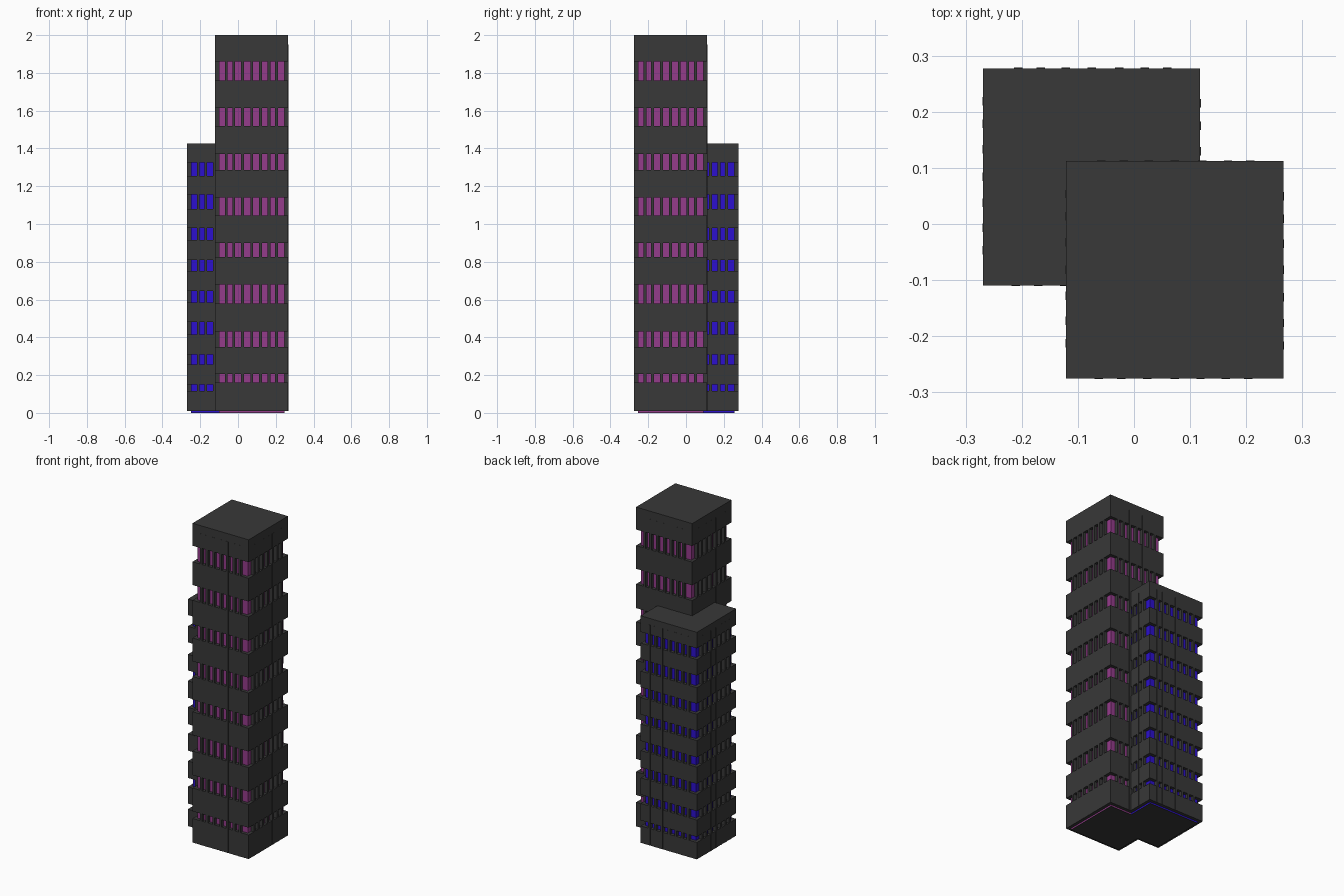
import bpy, bmesh
from mathutils import Matrix, Vector

if "Cube" in bpy.data.objects:
    bpy.data.objects.remove(bpy.data.objects["Cube"])


def material(name, rgb):
    m = bpy.data.materials.new(name)
    m.diffuse_color = (*rgb, 1)
    m.use_nodes = True
    m.node_tree.nodes["Principled BSDF"].inputs["Base Color"].default_value = m.diffuse_color
    return m


def add_box(bm, lo, hi):
    lo, hi = Vector(lo), Vector(hi)
    size = hi - lo
    bmesh.ops.create_cube(bm, size=1, matrix=Matrix.Translation((lo + hi) / 2)
                          @ Matrix.Diagonal((*size, 1)))


def finish(bm, name, mat):
    me = bpy.data.meshes.new(name)
    bm.to_mesh(me)
    bm.free()
    me.materials.append(mat)
    ob = bpy.data.objects.new(name, me)
    bpy.context.collection.objects.link(ob)


concrete = material("concrete", (0.04, 0.04, 0.04))
purple = material("purple_glass", (0.3, 0.045, 0.26))
blue = material("blue_glass", (0.025, 0.005, 0.62))

# Slightly irregular mullion positions along a facade, from its centre
SPOTS = [-0.135, -0.095, -0.049, 0.0, 0.046, 0.091, 0.131]
HALF = 0.1935    # half width of each tower
INSET = 0.02     # recess of the glass behind the floor bands
FOOT = 0.01


def tower(name, cx, cy, top, rail_top, openings, glass):
    # Recessed glass core with a grey underside
    c = HALF - INSET
    bm = bmesh.new()
    add_box(bm, (cx - c, cy - c, 0.002), (cx + c, cy + c, top - 0.02))
    finish(bm, name + "_glass_core", glass)
    bm = bmesh.new()
    add_box(bm, (cx - c, cy - c, 0), (cx + c, cy + c, 0.002))
    finish(bm, name + "_base_plate", concrete)

    # Solid floor bands between the window openings
    bm = bmesh.new()
    starts = [FOOT] + [b for a, b in openings]
    ends = [a for a, b in openings] + [top]
    for z0, z1 in zip(starts, ends):
        add_box(bm, (cx - HALF, cy - HALF, z0), (cx + HALF, cy + HALF, z1))
    finish(bm, name + "_floor_bands", concrete)

    # Full-height mullions on all four sides
    bm = bmesh.new()
    w, d0, d1 = 0.0075, HALF - INSET - 0.01, HALF + 0.001
    for s in SPOTS:
        add_box(bm, (cx + s - w, cy - d1, FOOT), (cx + s + w, cy - d0, rail_top))
        add_box(bm, (cx - s - w, cy + d0, FOOT), (cx - s + w, cy + d1, rail_top))
        add_box(bm, (cx + d0, cy + s - w, FOOT), (cx + d1, cy + s + w, rail_top))
        add_box(bm, (cx - d1, cy - s - w, FOOT), (cx - d0, cy - s + w, rail_top))
    finish(bm, name + "_mullions", concrete)


tower("tall_tower", 0.0725, -0.0815, 2.0, 1.95,
      [(0.16, 0.205), (0.35, 0.43), (0.58, 0.68), (0.825, 0.9),
       (1.045, 1.14), (1.285, 1.37), (1.52, 1.615), (1.76, 1.86)], purple)
tower("short_tower", -0.0755, 0.084, 1.425, 1.385,
      [(0.115, 0.15), (0.255, 0.31), (0.415, 0.48), (0.585, 0.645),
       (0.75, 0.81), (0.915, 0.98), (1.08, 1.155), (1.255, 1.325)], blue)
